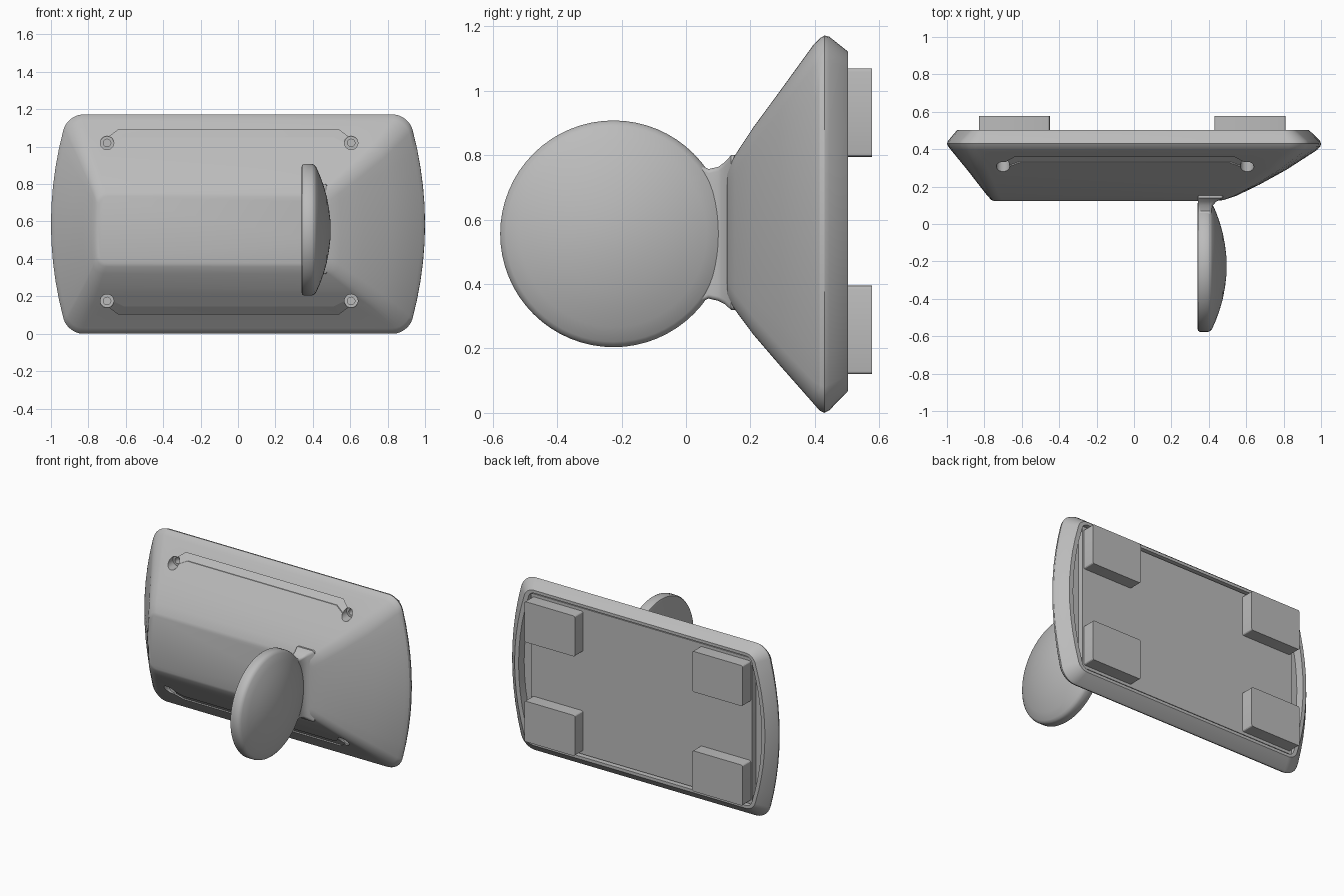
import bpy, bmesh, math

if "Cube" in bpy.data.objects:
    bpy.data.objects.remove(bpy.data.objects["Cube"], do_unlink=True)

grey = bpy.data.materials.new("matte grey")
grey.use_nodes = True
grey.diffuse_color = (0.5, 0.5, 0.5, 1)
grey.node_tree.nodes["Principled BSDF"].inputs["Base Color"].default_value = (0.5, 0.5, 0.5, 1)


def make_object(name, bm):
    bmesh.ops.recalc_face_normals(bm, faces=bm.faces)
    mesh = bpy.data.meshes.new(name)
    bm.to_mesh(mesh)
    bm.free()
    mesh.materials.append(grey)
    ob = bpy.data.objects.new(name, mesh)
    bpy.context.collection.objects.link(ob)
    return ob


def smooth(ob, angle=30):
    bpy.ops.object.select_all(action='DESELECT')
    ob.select_set(True)
    bpy.context.view_layer.objects.active = ob
    bpy.ops.object.shade_smooth_by_angle(angle=math.radians(angle))


def loft(name, rings):
    """Skin a list of equal point rings and cap both ends."""
    bm = bmesh.new()
    loops = [[bm.verts.new(p) for p in ring] for ring in rings]
    for a, b in zip(loops, loops[1:]):
        for i in range(len(a)):
            j = (i + 1) % len(a)
            bm.faces.new((a[i], a[j], b[j], b[i]))
    bm.faces.new(loops[0])
    bm.faces.new(loops[-1])
    return make_object(name, bm)


def rounded_ring(y, x0, x1, z0, z1, bow, r, seg=6, side=10):
    """Rounded rectangle in the xz plane whose two ends bulge outward by bow."""
    zc, h = (z0 + z1) / 2, (z1 - z0) / 2
    pts = []
    for s, end in ((1, x1), (-1, x0)):
        half = []
        for i in range(seg + 1):
            a = math.pi / 2 * (1 - i / seg)
            half.append((end - s * r * (1 - math.cos(a)), -(h - r) - r * math.sin(a)))
        for i in range(1, side):
            half.append((end, (h - r) * (2 * i / side - 1)))
        half += [(x, -z) for x, z in half[seg::-1]]
        pts += [(x - s * bow * (z / h) ** 2, y, zc + s * z) for x, z in half]
    return pts


def cylinder_cutter(x, z, r, y0, y1):
    return loft("cutter", [[(x + r * math.cos(k * math.pi / 12), y,
                             z + r * math.sin(k * math.pi / 12)) for k in range(24)]
                           for y in (y0, y1)])


# Housing sections from front plateau to back lip, then down into the back recess
SECTIONS = [
    (0.122, -0.745, 0.43, 0.375, 0.735, 0.006, 0.04),
    (0.128, -0.762, 0.48, 0.358, 0.752, 0.008, 0.05),
    (0.152, -0.785, 0.55, 0.320, 0.800, 0.015, 0.05),
    (0.210, -0.830, 0.67, 0.242, 0.888, 0.030, 0.055),
    (0.290, -0.892, 0.815, 0.149, 0.997, 0.050, 0.06),
    (0.395, -0.978, 0.978, 0.030, 1.142, 0.080, 0.07),
    (0.415, -0.994, 0.997, 0.007, 1.163, 0.088, 0.08),
    (0.430, -1.000, 1.000, 0.000, 1.172, 0.090, 0.08),
    (0.445, -0.994, 0.994, 0.008, 1.168, 0.090, 0.08),
    (0.503, -0.945, 0.935, 0.068, 1.122, 0.090, 0.05),
    (0.503, -0.920, 0.905, 0.088, 1.102, 0.085, 0.03),
    (0.450, -0.915, 0.900, 0.090, 1.100, 0.085, 0.03),
]
housing = loft("housing", [rounded_ring(*s) for s in SECTIONS])


def surface_y(z):
    """Depth of the sloping housing face at height z."""
    col = 4 if z > 0.55 else 3
    for a, b in zip(SECTIONS[:7], SECTIONS[1:8]):
        lo, hi = sorted((a[col], b[col]))
        if lo <= z <= hi:
            return a[0] + (b[0] - a[0]) * (z - a[col]) / (b[col] - a[col])
    return 0.3


# Shallow channels and counterbored screw holes on the two long slopes
cutters = []
OUTER = [(-0.70, 1.045), (-0.64, 1.09), (0.54, 1.09), (0.60, 1.045)]
INNER = [(-0.68, 1.015), (-0.61, 1.05), (0.51, 1.05), (0.58, 1.015)]
for flip in (False, True):
    height = (lambda z: 1.195 - z) if flip else (lambda z: z)
    rings = []
    for (xo, zo), (xi, zi) in zip(OUTER, INNER):
        zo, zi = height(zo), height(zi)
        rings.append([(xo, surface_y(zo) + 0.014, zo), (xi, surface_y(zi) + 0.006, zi),
                      (xi, 0.1, zi), (xo, 0.1, zo)])
    cutters.append(loft("cutter", rings))
    z = height(1.02)
    floor = surface_y(z) + 0.045
    for x in (-0.70, 0.605):
        cutters.append(cylinder_cutter(x, z, 0.036, 0.05, floor))
        cutters.append(cylinder_cutter(x, z, 0.02, 0.06, floor + 0.04))

bpy.context.view_layer.objects.active = housing
for cutter in cutters:
    mod = housing.modifiers.new("cut", 'BOOLEAN')
    mod.operation = 'DIFFERENCE'
    mod.solver = 'EXACT'
    mod.object = cutter
    bpy.ops.object.modifier_apply(modifier=mod.name)
    bpy.data.objects.remove(cutter, do_unlink=True)
smooth(housing, 28)


def block(name, x0, x1, y0, y1, z0, z1, bevel):
    bm = bmesh.new()
    bmesh.ops.create_cube(bm, size=1)
    for v in bm.verts:
        v.co = ((x0 + x1) / 2 + v.co.x * (x1 - x0), (y0 + y1) / 2 + v.co.y * (y1 - y0),
                (z0 + z1) / 2 + v.co.z * (z1 - z0))
    # round only the edges running front to back
    edges = [e for e in bm.edges if abs(e.verts[0].co.y - e.verts[1].co.y) > 0.01]
    bmesh.ops.bevel(bm, geom=edges, offset=bevel, segments=3, profile=0.5, affect='EDGES')
    ob = make_object(name, bm)
    smooth(ob)
    return ob


# Back cover plate and its four pads
block("back_plate", -0.84, 0.82, 0.44, 0.49, 0.10, 1.09, 0.012)
for side, x0 in (("right", -0.83), ("left", 0.43)):
    for level, z0 in (("lower", 0.12), ("upper", 0.795)):
        block(f"{level}_{side}_pad", x0, x0 + 0.38, 0.47, 0.577, z0, z0 + 0.275, 0.012)

# Domed round disc standing on edge
DISC = [(0.340, 0.335), (0.343, 0.346), (0.352, 0.352), (0.395, 0.352), (0.408, 0.347),
        (0.418, 0.335), (0.438, 0.290), (0.458, 0.235), (0.475, 0.175), (0.487, 0.11),
        (0.494, 0.05), (0.495, 0.01)]
disc = loft("disc", [[(x, -0.225 + r * math.cos(k * math.pi / 32),
                       0.556 + r * math.sin(k * math.pi / 32)) for k in range(64)]
                     for x, r in DISC])
smooth(disc, 35)

# Waisted neck flaring into the disc and the housing
NECK = [(-0.06, 0.405, 0.260, 0.852), (-0.01, 0.410, 0.283, 0.830), (0.02, 0.412, 0.313, 0.802),
        (0.045, 0.413, 0.343, 0.770), (0.07, 0.415, 0.355, 0.757), (0.10, 0.422, 0.348, 0.764),
        (0.12, 0.440, 0.338, 0.778), (0.14, 0.475, 0.320, 0.800), (0.16, 0.480, 0.320, 0.800)]
neck = loft("neck", [rounded_ring(y, 0.341, x1, z0, z1, 0, 0.014) for y, x1, z0, z1 in NECK])
smooth(neck, 40)
